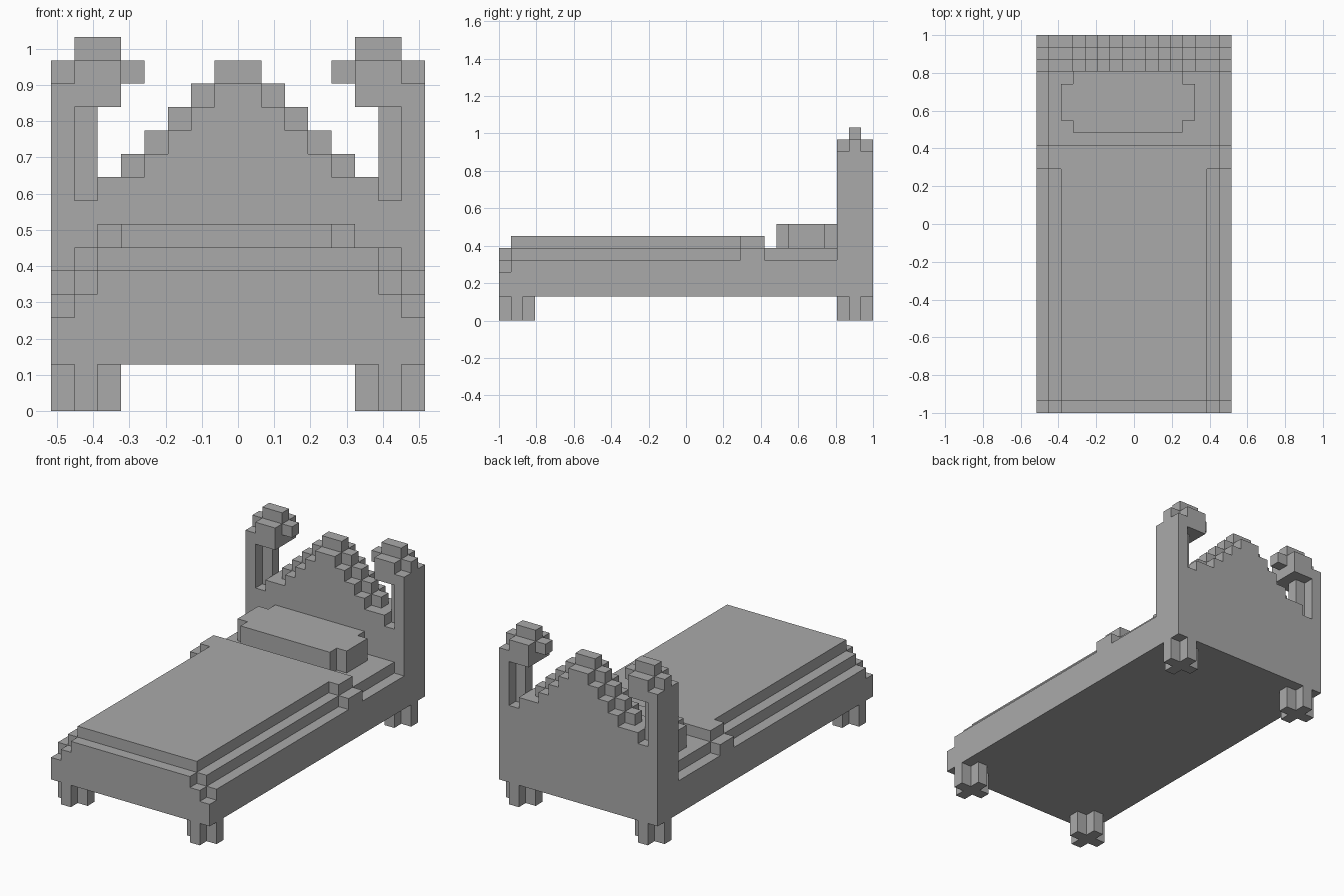
import bpy
import bmesh
from mathutils import Vector

cube = bpy.data.objects.get("Cube")
if cube:
    bpy.data.objects.remove(cube, do_unlink=True)

UNIT = 2 / 31                      # one block
WIDE, LONG = 16, 31                # footprint in blocks
HEAD = 28                          # where the headboard starts

grey = bpy.data.materials.new("plain_grey")
grey.use_nodes = True
COLOUR = (0.4, 0.4, 0.4, 1)
grey.diffuse_color = COLOUR
grey.node_tree.nodes["Principled BSDF"].inputs["Base Color"].default_value = COLOUR


def mirror(boxes):
    """Flip boxes (x0, x1, y0, y1, z0, z1) across the middle of the bed."""
    return [(WIDE - b[1], WIDE - b[0], *b[2:]) for b in boxes]


def build(name, boxes):
    """Join block-aligned boxes into one clean outer shell."""
    cells = {(x, y, z) for a, b, c, d, e, f in boxes
             for x in range(a, b) for y in range(c, d) for z in range(e, f)}
    bm = bmesh.new()
    for cell in cells:
        for axis in range(3):
            for side in (0, 1):
                near = list(cell)
                near[axis] += 2 * side - 1
                if tuple(near) in cells:
                    continue
                u, v = (axis + 1) % 3, (axis + 2) % 3
                corners = []
                for du, dv in ((0, 0), (1, 0), (1, 1), (0, 1)):
                    p = Vector(cell)
                    p[axis] += side
                    p[u] += du
                    p[v] += dv
                    p -= Vector((WIDE / 2, LONG / 2, 0))
                    corners.append(bm.verts.new(p * UNIT))
                bm.faces.new(corners if side else corners[::-1])
    bmesh.ops.remove_doubles(bm, verts=bm.verts, dist=UNIT / 100)
    bmesh.ops.dissolve_limit(bm, angle_limit=0.01, verts=bm.verts, edges=bm.edges)
    mesh = bpy.data.meshes.new(name)
    bm.to_mesh(mesh)
    bm.free()
    mesh.materials.append(grey)
    bpy.context.collection.objects.link(bpy.data.objects.new(name, mesh))


def build_pair(name, boxes):
    build("right_" + name, boxes)
    build("left_" + name, mirror(boxes))


# Legs with a cross-shaped section
for end, y in (("front", 0), ("back", HEAD)):
    build_pair(end + "_leg", [(0, 3, y + 1, y + 2, 0, 2), (1, 2, y, y + 3, 0, 2)])

# Frame
build("bed_frame", [(0, WIDE, 0, HEAD, 2, 4)])

# Mattress with a lower rail along each side
build("mattress", [(0, WIDE, 22, HEAD, 4, 5), (1, WIDE - 1, 22, HEAD, 5, 6)])

# Blanket stepping down at the sides and foot, with a raised fold
blanket = []
for step in range(3):
    blanket.append((step, WIDE - step, 1, 22, 4, 5 + step))
    if step:
        blanket.append((step, WIDE - step, 0, 1, 4, 4 + step))
blanket += [(0, WIDE, 20, 22, 4, 6), (1, WIDE - 1, 20, 22, 6, 7)]
build("blanket", blanket)

# Pillow with notched corners
build("pillow", [(3, 12, 23, HEAD, 6, 8), (2, 13, 24, HEAD - 1, 6, 8)])

# Headboard panel: stepped arch with a raised middle ridge
panel = [(2, WIDE - 2, HEAD, LONG, 2, 10)]
for x in range(3, 8):
    outer = min(x + 7, 14)
    panel.append((x, WIDE - x, HEAD, LONG, 2, outer))
    panel.append((x, WIDE - x, HEAD + 1, LONG - 1, 2, outer + 1))
build("headboard", panel)

# Headboard posts with a recessed inner edge
build_pair("post", [(0, 1, HEAD, LONG, 2, 14),
                    (1, 2, HEAD, LONG, 2, 9),
                    (1, 2, HEAD + 1, LONG - 1, 9, 13)])

# Rounded knobs on the posts
build_pair("post_knob", [(1, 3, HEAD, LONG, 13, 15),
                         (0, 4, HEAD + 1, LONG - 1, 14, 15),
                         (1, 3, HEAD + 1, LONG - 1, 15, 16)])
